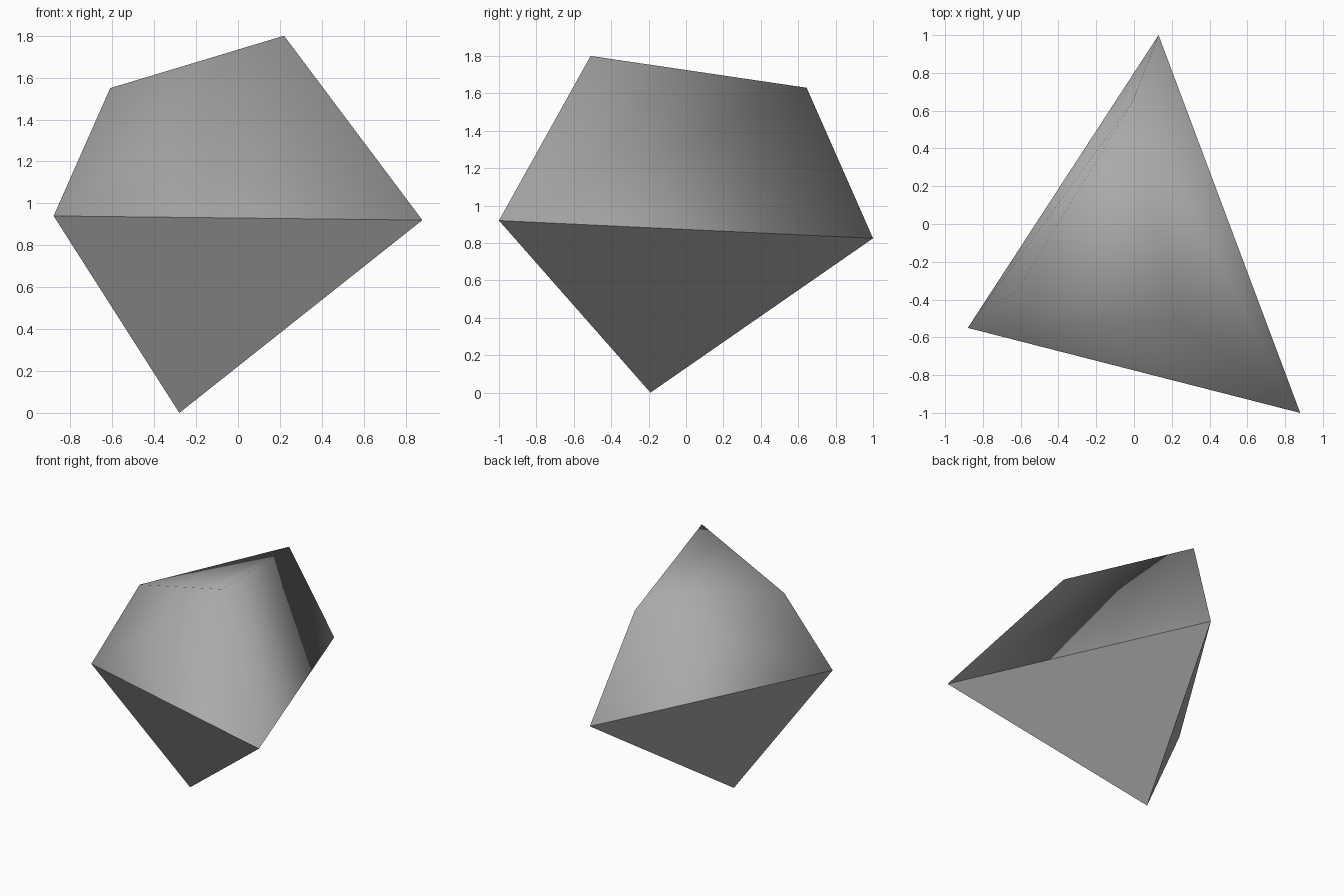
import bpy
import bmesh

cube = bpy.data.objects.get("Cube")
if cube:
    bpy.data.objects.remove(cube, do_unlink=True)

# Single grey stone colour
grey = bpy.data.materials.new("stone_grey")
grey.use_nodes = True
colour = (0.4, 0.4, 0.4, 1.0)
grey.diffuse_color = colour
for node in grey.node_tree.nodes:
    if node.type == 'BSDF_PRINCIPLED':
        node.inputs["Base Color"].default_value = colour
        node.inputs["Roughness"].default_value = 0.9

# Girdle triangle, smaller crown triangle above it, and the lower tip
girdle_points = [(-0.88, -0.55, 0.94), (0.88, -1.0, 0.92), (0.13, 1.0, 0.825)]
crown_points = [(-0.61, -0.34, 1.55), (0.22, -0.51, 1.80), (-0.01, 0.645, 1.63)]
tip_point = (-0.28, -0.19, 0.0)

bm = bmesh.new()
girdle = [bm.verts.new(p) for p in girdle_points]
crown = [bm.verts.new(p) for p in crown_points]
tip = bm.verts.new(tip_point)
left, right, back = girdle
top_left, top_right, top_back = crown

# Crown: table plus three sides, each split along its outward fold
upper = [
    crown,
    (left, right, top_right), (left, top_right, top_left),
    (right, back, top_back), (right, top_back, top_right),
    (back, left, top_back), (left, top_left, top_back),
]
for verts in upper:
    bm.faces.new(verts).smooth = True

# Pavilion: flat faces down to the tip
for i in range(3):
    bm.faces.new((girdle[(i + 1) % 3], girdle[i], tip)).smooth = False

bmesh.ops.recalc_face_normals(bm, faces=bm.faces[:])

# Keep the girdle and the lower edges crisp
for edge in bm.edges:
    edge.smooth = all(face.smooth for face in edge.link_faces)

mesh = bpy.data.meshes.new("stone")
bm.to_mesh(mesh)
bm.free()
mesh.materials.append(grey)
stone = bpy.data.objects.new("stone", mesh)
bpy.context.collection.objects.link(stone)
